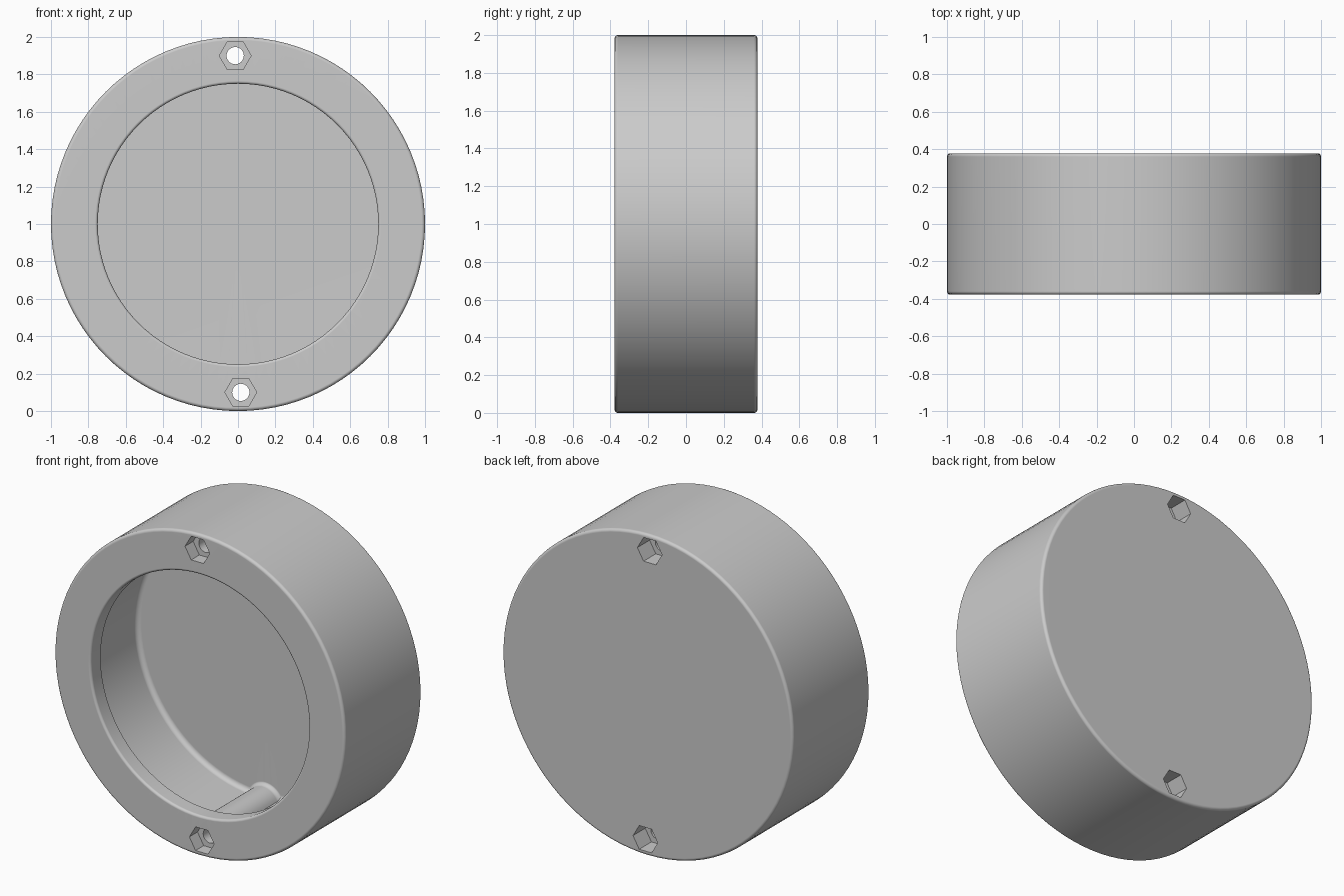
import bpy, bmesh
from math import cos, sin, pi, radians
from mathutils import Vector

if "Cube" in bpy.data.objects:
    bpy.data.objects.remove(bpy.data.objects["Cube"], do_unlink=True)

HALF = 0.378          # half depth of the case
ROUND = 0.018         # rounding of the outer rims
SCREWS = [(-0.015, 1.9), (0.015, 0.1)]

grey = bpy.data.materials.new("plain grey")
grey.use_nodes = True
COLOUR = (0.6, 0.6, 0.6, 1)
grey.diffuse_color = COLOUR
grey.node_tree.nodes["Principled BSDF"].inputs["Base Color"].default_value = COLOUR


def arc(r, y, size, start, end, steps=5):
    """Quarter-round points for a (radius, y) profile."""
    angles = [radians(start + (end - start) * i / steps) for i in range(steps + 1)]
    return [(r + size * cos(a), y + size * sin(a)) for a in angles]


def lathe(name, profile, sides, x=0, z=1):
    """Solid of revolution about an axis parallel to y."""
    bm = bmesh.new()
    verts = [bm.verts.new((r, y, 0)) for r, y in profile]
    edges = [bm.edges.new(pair) for pair in zip(verts, verts[1:])]
    bmesh.ops.spin(bm, geom=verts + edges, cent=(0, 0, 0), axis=(0, 1, 0),
                   angle=2 * pi, steps=sides, use_merge=True)
    bmesh.ops.remove_doubles(bm, verts=bm.verts, dist=1e-5)
    bmesh.ops.recalc_face_normals(bm, faces=bm.faces)
    bmesh.ops.translate(bm, verts=bm.verts, vec=Vector((x, 0, z)))
    mesh = bpy.data.meshes.new(name)
    bm.to_mesh(mesh)
    bm.free()
    mesh.materials.append(grey)
    obj = bpy.data.objects.new(name, mesh)
    bpy.context.collection.objects.link(obj)
    return obj


def activate(obj):
    bpy.ops.object.select_all(action="DESELECT")
    obj.select_set(True)
    bpy.context.view_layer.objects.active = obj


def cut(target, cutter):
    """Subtract the cutter and throw it away."""
    cutter.hide_render = True
    mod = target.modifiers.new("cut", "BOOLEAN")
    mod.operation = "DIFFERENCE"
    mod.solver = "EXACT"
    mod.object = cutter
    activate(target)
    bpy.ops.object.modifier_apply(modifier=mod.name)
    bpy.data.objects.remove(cutter, do_unlink=True)


# Round case with softened rims
rim = 1 - ROUND
case = lathe("round_case",
             [(0, -HALF)] + arc(rim, ROUND - HALF, ROUND, -90, 0)
             + arc(rim, HALF - ROUND, ROUND, 0, 90) + [(0, HALF)], 96)

# Hollow: narrow front lip, wider chamber with a filleted floor
hollow = lathe("hollow_cutter",
               [(0, -0.45), (0.765, -0.45)] + arc(0.765, 0.015 - HALF, 0.015, 270, 180)
               + [(0.75, -0.28), (0.87, -0.28)] + arc(0.84, 0.22, 0.03, 0, 90)
               + [(0, 0.25)], 96)

# Screw bosses are left standing at the edge of the chamber
for x, z in SCREWS:
    boss = lathe("boss_shape",
                 [(0, -0.33), (0.105, -0.33)] + arc(0.135, 0.222, 0.03, 180, 90)
                 + [(0.135, 0.3), (0, 0.3)], 48, x, z)
    cut(hollow, boss)
cut(case, hollow)

# Screw holes with a hexagonal pocket at each end
for x, z in SCREWS:
    cut(case, lathe("hole_cutter", [(0, -0.5), (0.046, -0.5), (0.046, 0.5), (0, 0.5)], 32, x, z))
    for outer, inner in ((-0.5, 0.08 - HALF), (0.5, HALF - 0.12)):
        cut(case, lathe("pocket_cutter",
                        [(0, outer), (0.085, outer), (0.085, inner), (0, inner)], 6, x, z))

# Smooth curved walls, flat faces stay flat
activate(case)
bpy.ops.object.shade_smooth_by_angle(angle=radians(30))
case.modifiers.new("flat_faces", "WEIGHTED_NORMAL").keep_sharp = True
